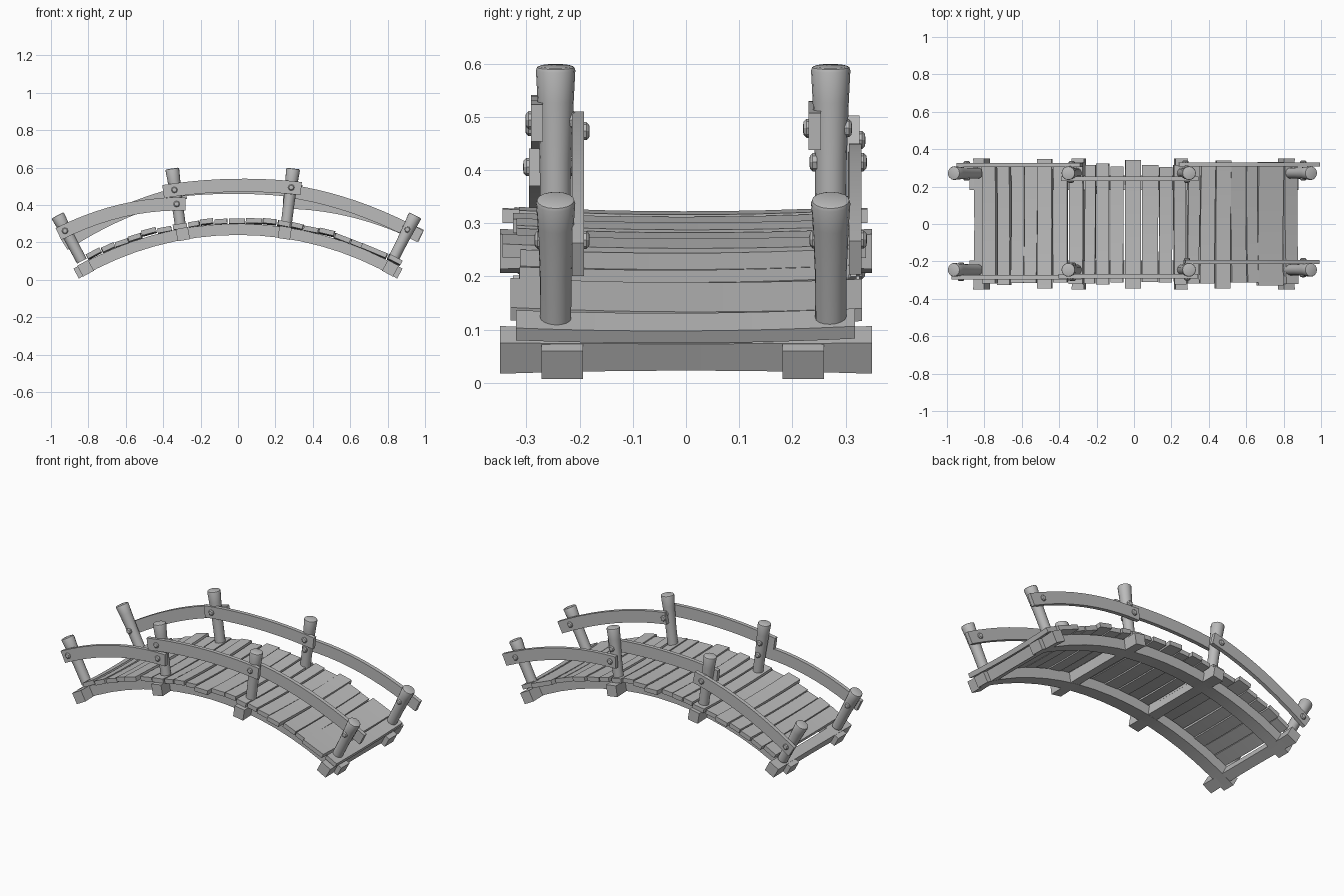
import bpy, bmesh, math, random
from mathutils import Vector

random.seed(4)
cube = bpy.data.objects.get("Cube")
if cube:
    bpy.data.objects.remove(cube, do_unlink=True)

grey = bpy.data.materials.new("weathered_grey")
grey.use_nodes = True
colour = (0.5, 0.5, 0.5, 1)
grey.diffuse_color = colour
grey.node_tree.nodes["Principled BSDF"].inputs["Base Color"].default_value = colour

CENTRE_Z = -1.43      # centre of the arch circle
BEAM_R = 1.70         # radius through the middle of the side beams
DECK_R = 1.73         # radius of the underside of the planks


def sweep(name, rings):
    """Skin a list of equal closed rings and cap both ends."""
    bm = bmesh.new()
    loops = [[bm.verts.new(p) for p in ring] for ring in rings]
    n = len(loops[0])
    for a, b in zip(loops, loops[1:]):
        for i in range(n):
            j = (i + 1) % n
            bm.faces.new((a[i], a[j], b[j], b[i]))
    bm.faces.new(loops[0][::-1])
    bm.faces.new(loops[-1])
    bmesh.ops.recalc_face_normals(bm, faces=bm.faces)
    mesh = bpy.data.meshes.new(name)
    bm.to_mesh(mesh)
    bm.free()
    mesh.materials.append(grey)
    obj = bpy.data.objects.new(name, mesh)
    bpy.context.collection.objects.link(obj)
    bpy.ops.object.select_all(action='DESELECT')
    obj.select_set(True)
    bpy.context.view_layer.objects.active = obj
    bpy.ops.object.shade_smooth_by_angle(angle=math.radians(30))
    return obj


def arch(angle, radius):
    return Vector((radius * math.sin(angle), 0, CENTRE_Z + radius * math.cos(angle)))


def strip(name, path, y, thick, height):
    """Upright board following a path in the xz plane."""
    rings = []
    for i, p in enumerate(path):
        t = (path[min(i + 1, len(path) - 1)] - path[max(i - 1, 0)]).normalized()
        up = Vector((-t.z, 0, t.x)) * height / 2
        side = Vector((0, thick / 2, 0))
        mid = p + Vector((0, y, 0))
        rings.append([mid - side - up, mid + side - up, mid + side + up, mid - side + up])
    return sweep(name, rings)


def crosswise(name, centre, angle, wide, high, y0, y1, yaw=0, sag=0, waist=1):
    """Board lying across the bridge, sagging or narrowing at its middle."""
    along = Vector((math.cos(angle), 0, -math.sin(angle)))
    up = Vector((math.sin(angle), 0, math.cos(angle)))
    rings = []
    for k in range(9):
        s = k / 4 - 1
        y = y0 + (y1 - y0) * k / 8
        f = waist + (1 - waist) * s * s
        mid = centre + Vector((0, y, 0)) + along * yaw * y - up * sag * (1 - s * s)
        a, u = along * wide / 2 * f, up * high / 2 * f
        rings.append([mid - a - u, mid + a - u, mid + a + u, mid - a + u])
    return sweep(name, rings)


def lathe(name, base, axis, profile, sides):
    """Round part: profile holds (distance along axis, radius)."""
    axis = axis.normalized()
    u = axis.orthogonal().normalized()
    v = axis.cross(u)
    turns = [math.tau * i / sides for i in range(sides)]
    return sweep(name, [[base + axis * d + (u * math.cos(t) + v * math.sin(t)) * r
                         for t in turns] for d, r in profile])


# Curved side beams
END = math.radians(30.6)
for name, y in (("front_beam", -0.233), ("back_beam", 0.22)):
    path = [arch(-END + 2 * END * i / 16, BEAM_R) for i in range(17)]
    strip(name, path, y, 0.078, 0.06)

# Square cross beams under the posts
for name, x in (("right_end", -0.815), ("right_mid", -0.295),
                ("left_mid", 0.25), ("left_end", 0.815)):
    a = math.asin(x / BEAM_R)
    crosswise(name + "_cross_beam", arch(a, BEAM_R), a, 0.066, 0.066,
              -0.35, 0.35, waist=0.87)

# Deck planks between listed edges
edges = [-0.80, -0.725, -0.65, -0.58, -0.51, -0.43, -0.35, -0.265, -0.20, -0.13, -0.05,
         0.04, 0.13, 0.205, 0.28, 0.35, 0.43, 0.51, 0.595, 0.655, 0.79, 0.865]
for i, (x0, x1) in enumerate(zip(edges, edges[1:])):
    a = math.asin((x0 + x1) / 2 / DECK_R)
    lift = 0.016 + (0.008 if i % 4 == 0 else 0) + random.uniform(-0.003, 0.003)
    wide = (x1 - x0) / math.cos(a) - random.uniform(0.002, 0.012)
    reach = 0.345 if i % 6 == 4 else random.uniform(0.31, 0.33)
    crosswise(f"plank_{i + 1}", arch(a, DECK_R + lift), a + random.uniform(-0.05, 0.05),
              wide, 0.026, -reach, reach + random.uniform(-0.01, 0.01),
              yaw=random.uniform(-0.012, 0.012), sag=0.008)

# Flared round posts, repeated on both sides
FRONT_Y, BACK_Y = -0.245, 0.272
posts = {"right_end": ((-0.835, 0.10), (-0.965, 0.345)),
         "right_mid": ((-0.305, 0.27), (-0.352, 0.595)),
         "left_mid": ((0.255, 0.27), (0.295, 0.595)),
         "left_end": ((0.825, 0.10), (0.948, 0.345))}
for side, y in (("front", FRONT_Y), ("back", BACK_Y)):
    for name, (low, top) in posts.items():
        base = Vector((low[0], y, low[1]))
        axis = Vector((top[0], y, top[1])) - base
        n = axis.length
        profile = [(0, 0.029), (n * 0.45, 0.03), (n * 0.8, 0.034), (n - 0.008, 0.037),
                   (n - 0.002, 0.035), (n, 0.030)]
        lathe(f"{side}_{name}_post", base, axis, profile, 16)

# Bowed rails: start, end, bulge, depth, and the x of the two posts they meet
rails = [("front_right_rail", (-0.96, 0.245), (-0.28, 0.405), 0.045, -0.284, (-0.925, -0.328)),
         ("front_mid_rail", (-0.40, 0.472), (0.338, 0.488), 0.025, -0.280, (-0.340, 0.285)),
         ("front_left_rail", (0.27, 0.475), (0.975, 0.232), 0.035, -0.203, (0.905, 0.283)),
         ("back_right_rail", (-0.93, 0.19), (-0.28, 0.468), 0.035, 0.315, (-0.895, -0.332)),
         ("back_mid_rail", (-0.385, 0.472), (0.34, 0.472), 0.023, 0.242, (-0.338, 0.283)),
         ("back_left_rail", (0.24, 0.415), (0.98, 0.235), 0.045, 0.318, (0.905, 0.275))]
for name, p, q, bulge, y, bolt_xs in rails:
    def point(t):
        return Vector((p[0] + (q[0] - p[0]) * t, 0,
                       p[1] + (q[1] - p[1]) * t + bulge * 4 * t * (1 - t)))
    strip(name, [point(i / 10) for i in range(11)], y, 0.023, 0.07)

    # Through bolts with a rounded head on the rail and on the far side of the post
    post_y = FRONT_Y if y < 0 else BACK_Y
    out = 1 if y > post_y else -1
    for k, x in enumerate(bolt_xs):
        spot = point((x - p[0]) / (q[0] - p[0]))
        for label, start, way in (("head", y + out * 0.008, out),
                                  ("nut", post_y - out * 0.026, -out)):
            lathe(f"{name}_bolt_{label}_{k + 1}", Vector((spot.x, start, spot.z)),
                  Vector((0, way, 0)),
                  [(0, 0.017), (0.008, 0.017), (0.013, 0.012), (0.014, 0.006)], 8)
